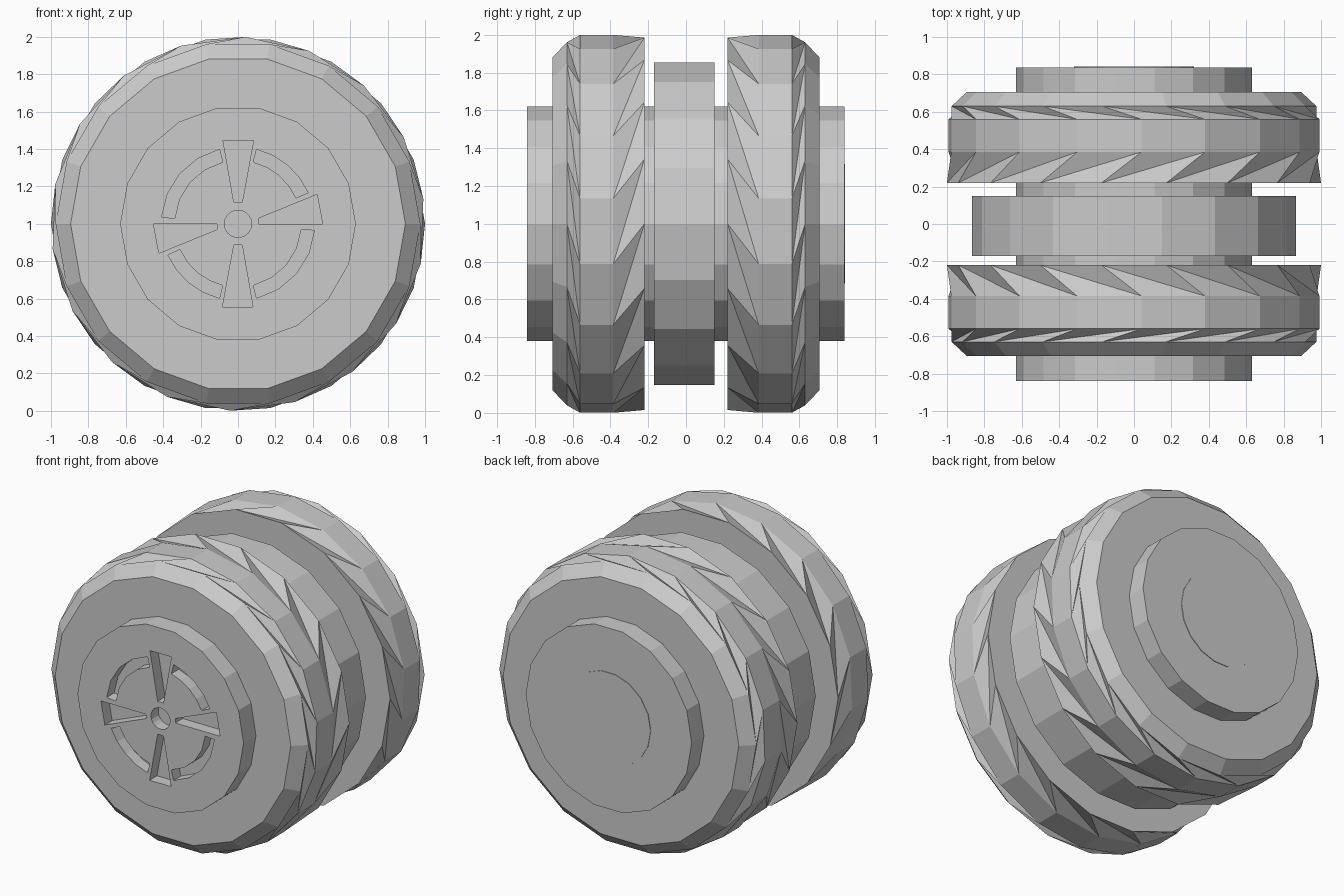
import bpy, bmesh, math

if "Cube" in bpy.data.objects:
    bpy.data.objects.remove(bpy.data.objects["Cube"])

SIDES = 18
STEP = 2 * math.pi / SIDES
FLAT = math.radians(10)      # vertex offset that puts a flat side on top
TWIST = math.radians(22.3)   # vertex offset of the tread band

grey = bpy.data.materials.new("plain grey")
grey.diffuse_color = (0.6, 0.6, 0.6, 1)
grey.use_nodes = True
grey.node_tree.nodes["Principled BSDF"].inputs["Base Color"].default_value = grey.diffuse_color


def finish(bm, name):
    bmesh.ops.recalc_face_normals(bm, faces=bm.faces)
    mesh = bpy.data.meshes.new(name)
    bm.to_mesh(mesh)
    bm.free()
    mesh.materials.append(grey)
    obj = bpy.data.objects.new(name, mesh)
    bpy.context.collection.objects.link(obj)
    return obj


def ring(bm, y, radius, offset=FLAT):
    """Ring of vertices around the y axis, angle measured from the top."""
    return [bm.verts.new((radius * math.sin(offset + i * STEP), y,
                          1 + radius * math.cos(offset + i * STEP)))
            for i in range(SIDES)]


def bridge(bm, a, b):
    for i in range(SIDES):
        j = (i + 1) % SIDES
        bm.faces.new((a[i], a[j], b[j], b[i]))


def tread(bm, rim, band):
    """Twisted strip of triangles that makes the slanted notches."""
    for i in range(SIDES):
        j = (i + 1) % SIDES
        bm.faces.new((rim[i], band[i], band[j]))
        bm.faces.new((rim[i], rim[j], band[j]))


def drum(name, y0, y1, radius):
    bm = bmesh.new()
    a, b = ring(bm, y0, radius), ring(bm, y1, radius)
    bridge(bm, a, b)
    bm.faces.new(a)
    bm.faces.new(b)
    return finish(bm, name)


def tyre(name, side, shift):
    bm = bmesh.new()

    def at(y):
        return side * y + shift
    outer = ring(bm, at(0.705), 0.895)
    shoulder = ring(bm, at(0.63), 0.975)
    band_out = ring(bm, at(0.56), 1.0, TWIST)
    band_in = ring(bm, at(0.385), 1.0, TWIST)
    inner = ring(bm, at(0.22), 1.0)
    bm.faces.new(outer)
    bridge(bm, outer, shoulder)
    tread(bm, shoulder, band_out)
    bridge(bm, band_out, band_in)
    tread(bm, inner, band_in)
    bm.faces.new(inner)
    return finish(bm, name)


# Tyres, middle ring and rear disc
tyre("front_tyre", -1, 0.0)
tyre("back_tyre", 1, 0.0)
drum("middle_ring", -0.17, 0.15, 0.866)
drum("rear_disc", 0.82, 0.842, 0.32)
hub = drum("hub", -0.84, 0.838, 0.63)

# Recessed pattern in the front of the hub
cut = bmesh.new()


def prism(points, depth=0.08):
    a = [cut.verts.new((x, -0.9, 1 + z)) for x, z in points]
    b = [cut.verts.new((x, -0.84 + depth, 1 + z)) for x, z in points]
    n = len(points)
    cut.faces.new(a)
    cut.faces.new(b)
    for i in range(n):
        j = (i + 1) % n
        cut.faces.new((a[i], a[j], b[j], b[i]))


def polar(r, deg):
    return r * math.cos(math.radians(deg)), r * math.sin(math.radians(deg))


def arc(start, end, r0=0.34, r1=0.41, n=4):
    angles = [start + (end - start) * i / n for i in range(n + 1)]
    return [polar(r1, a) for a in angles] + [polar(r0, a) for a in reversed(angles)]


slots = [
    [(-0.08, 0.445), (0.083, 0.445), (0.022, 0.113), (-0.022, 0.113)],
    [(0.423, 0.157), (0.452, 0.0), (0.112, 0.0), (0.112, 0.03)],
    arc(24, 76),
    arc(104, 175),
]
for slot in slots:
    prism(slot)
    prism([(-x, -z) for x, z in slot])
prism([polar(0.073, i * 20) for i in range(18)])
cutter = finish(cut, "slot_cutter")
cutter.hide_render = True

mod = hub.modifiers.new("slots", 'BOOLEAN')
mod.operation = 'DIFFERENCE'
mod.solver = 'EXACT'
mod.object = cutter
bpy.context.view_layer.update()
graph = bpy.context.evaluated_depsgraph_get()
carved = bpy.data.meshes.new_from_object(hub.evaluated_get(graph))
hub.modifiers.clear()
hub.data = carved
bpy.data.objects.remove(cutter)
